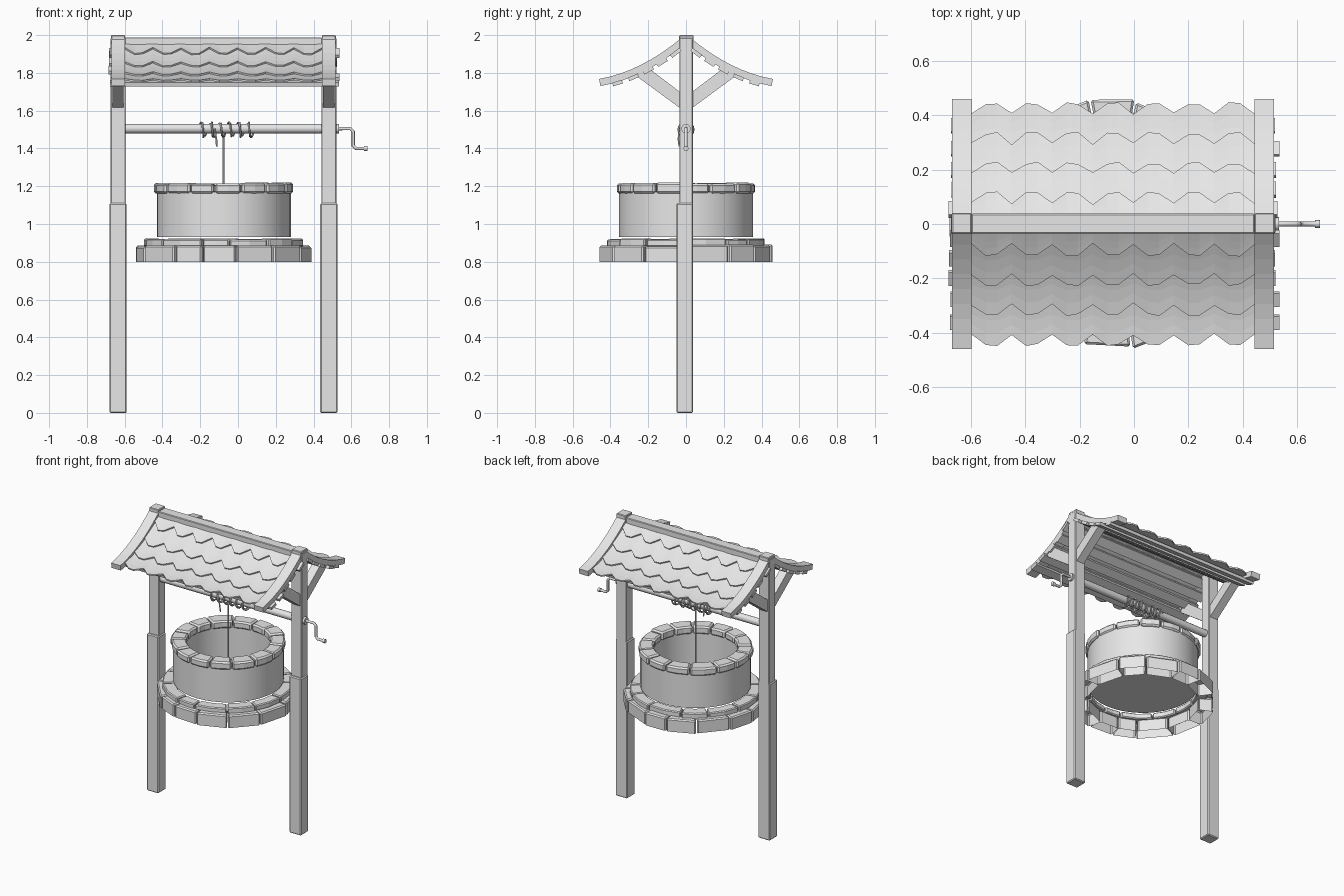
import bpy, bmesh, math, random
from mathutils import Vector

random.seed(4)
cube = bpy.data.objects.get("Cube")
if cube:
    bpy.data.objects.remove(cube, do_unlink=True)

grey = bpy.data.materials.new("plain grey")
grey.use_nodes = True
grey.diffuse_color = (0.8, 0.8, 0.8, 1)
grey.node_tree.nodes["Principled BSDF"].inputs["Base Color"].default_value = (0.8, 0.8, 0.8, 1)

MID = -0.075            # centre between the posts
ROOF_L, ROOF_R = -0.6, 0.445
POSTS = {"right": -0.635, "left": 0.481}


def finish(name, bm, smooth=False, bevel=0.0):
    bmesh.ops.recalc_face_normals(bm, faces=bm.faces)
    mesh = bpy.data.meshes.new(name)
    bm.to_mesh(mesh)
    bm.free()
    obj = bpy.data.objects.new(name, mesh)
    bpy.context.collection.objects.link(obj)
    mesh.materials.append(grey)
    if bevel:
        mod = obj.modifiers.new("worn edges", 'BEVEL')
        mod.width = bevel
        mod.segments = 1
    if smooth:
        activate(obj)
        bpy.ops.object.shade_smooth_by_angle(angle=math.radians(40))
    return obj


def activate(obj):
    bpy.ops.object.select_all(action='DESELECT')
    obj.select_set(True)
    bpy.context.view_layer.objects.active = obj


def hexahedron(bm, low, high):
    """Join two four-point loops into a closed block."""
    a = [bm.verts.new(p) for p in low]
    b = [bm.verts.new(p) for p in high]
    bm.faces.new(a[::-1])
    bm.faces.new(b)
    for i in range(4):
        j = (i + 1) % 4
        bm.faces.new((a[i], a[j], b[j], b[i]))


def rect(x0, x1, y0, y1, z):
    return [(x0, y0, z), (x1, y0, z), (x1, y1, z), (x0, y1, z)]


def box(name, x0, x1, y0, y1, z0, z1, bevel=0.004):
    bm = bmesh.new()
    hexahedron(bm, rect(x0, x1, y0, y1, z0), rect(x0, x1, y0, y1, z1))
    return finish(name, bm, bevel=bevel)


def extrude_x(name, outline, x0, x1):
    """Prism from a (y, z) outline."""
    bm = bmesh.new()
    face = bm.faces.new([bm.verts.new((x0, y, z)) for y, z in outline])
    out = bmesh.ops.extrude_face_region(bm, geom=[face])
    moved = [v for v in out["geom"] if isinstance(v, bmesh.types.BMVert)]
    bmesh.ops.translate(bm, verts=moved, vec=(x1 - x0, 0, 0))
    return finish(name, bm)


def tube(name, points, radius, sides=2):
    curve = bpy.data.curves.new(name, 'CURVE')
    curve.dimensions = '3D'
    curve.bevel_depth = radius
    curve.bevel_resolution = sides
    curve.use_fill_caps = True
    line = curve.splines.new('POLY')
    line.points.add(len(points) - 1)
    for p, co in zip(line.points, points):
        p.co = (*co, 1)
    obj = bpy.data.objects.new(name, curve)
    bpy.context.collection.objects.link(obj)
    curve.materials.append(grey)
    activate(obj)
    bpy.ops.object.convert(target='MESH')
    bpy.ops.object.shade_smooth_by_angle(angle=math.radians(50))


def stone_ring(name, count, r_in, r_out, z0, z1, wobble, steps=2, bevel=0.008, hollow=False):
    """Ring of separate stones with slightly uneven size."""
    bm = bmesh.new()
    cuts = [(i + random.uniform(-0.18, 0.18)) * math.tau / count for i in range(count)]
    cuts.append(cuts[0] + math.tau)
    for a0, a1 in zip(cuts, cuts[1:]):
        out = r_out - random.uniform(0, wobble)
        top = z1 - random.uniform(0, wobble)
        gap = 0.004 / r_out
        rows = []
        for s in range(steps + 1):
            a = a0 + gap + (a1 - a0 - 2 * gap) * s / steps
            c, d = math.cos(a), math.sin(a)
            rows.append([bm.verts.new((MID + r * c, r * d, z)) for r, z in
                         ((r_in, z0), (out, z0), (out, top), (r_in, top))])
        for p, q in zip(rows, rows[1:]):
            for i in range(1 if hollow else 0, 4):
                j = (i + 1) % 4
                bm.faces.new((p[i], p[j], q[j], q[i]))
        bm.faces.new(rows[0])
        bm.faces.new(rows[-1][::-1])
    return finish(name, bm, bevel=bevel)


# Well: wall with floor, capstones and two base courses
bm = bmesh.new()
profile = [(0, 0.93), (0.355, 0.93), (0.355, 1.17), (0.28, 1.17), (0.28, 0.94), (0, 0.94)]
verts = [bm.verts.new((MID + r, 0, z)) for r, z in profile]
edges = [bm.edges.new(pair) for pair in zip(verts, verts[1:])]
bmesh.ops.spin(bm, geom=verts + edges, cent=(MID, 0, 0), axis=(0, 0, 1), angle=math.tau, steps=40)
bmesh.ops.remove_doubles(bm, verts=bm.verts, dist=0.0005)
finish("well_wall", bm, smooth=True)
stone_ring("well_capstones", 15, 0.27, 0.373, 1.162, 1.222, 0.01, bevel=0.01)
stone_ring("base_upper_course", 13, 0.345, 0.425, 0.88, 0.925, 0.008, bevel=0.006)
stone_ring("base_lower_course", 14, 0.365, 0.468, 0.80, 0.892, 0.012, steps=1, hollow=True)


# Roof slope and points offset along its normal
def roof_point(y, offset=0.0):
    z = 2.005 - 0.86 * y + 0.75 * y * y
    normal = Vector((0.86 - 1.5 * y, 1)).normalized() * offset
    return y + normal.x, z + normal.y


ys = [0.02 + 0.44 * i / 8 for i in range(9)]
for side, x in POSTS.items():
    # Posts
    box(side + "_post_lower", x - 0.046, x + 0.046, -0.05, 0.037, 0, 1.11, 0.006)
    box(side + "_post_upper", x - 0.04, x + 0.04, -0.035, 0.037, 1.1, 1.985)
    box(side + "_post_cap", x - 0.037, x + 0.037, -0.036, 0.04, 1.96, 2.0)
    for sign, end in ((1, "back"), (-1, "front")):
        # Curved rafters and diagonal braces
        outline = [roof_point(y) for y in ys] + [roof_point(y, -0.038) for y in ys[::-1]]
        extrude_x(f"{side}_{end}_rafter", [(sign * y, z) for y, z in outline], x - 0.036, x + 0.036)
        brace = [(0.02, 1.605), (0.265, 1.785), (0.205, 1.83), (0.02, 1.69)]
        extrude_x(f"{side}_{end}_brace", [(sign * y, z) for y, z in brace], x - 0.03, x + 0.03)

box("ridge_beam", ROOF_L, ROOF_R, -0.035, 0.038, 1.945, 1.988)

for sign, end in ((1, "back"), (-1, "front")):
    # Battens under the rafters, with uneven ends
    for n, y in enumerate((0.08, 0.15, 0.22, 0.295, 0.375)):
        outline = [roof_point(y + d, o) for d, o in
                   ((-0.024, -0.034), (0.024, -0.034), (0.024, -0.054), (-0.024, -0.054))]
        extrude_x(f"{end}_batten_{n + 1}", [(sign * a, b) for a, b in outline],
                  -0.672 - random.uniform(0, 0.014), 0.518 + random.uniform(0, 0.022))

    # Overlapping shingle rows with a jagged lower edge
    for row in range(4):
        y_low = 0.102 + 0.109 * row
        y_top = max(0.025, y_low - 0.16)
        bm = bmesh.new()
        columns = []
        period = (ROOF_R - ROOF_L) / 7
        for i in range(7):
            for t, jag in ((0, -0.02), (0.36, 0.018), (0.64, 0.018)):
                columns.append((ROOF_L + (i + t) * period, jag + random.uniform(-0.005, 0.005)))
        columns.append((ROOF_R, -0.02))
        grid = []
        for x, jag in columns:
            line = []
            for s in range(5):
                t = s / 4
                y, z = roof_point(y_top + (y_low + jag - y_top) * t, -0.028 + 0.014 * t)
                line.append(bm.verts.new((x, sign * y, z)))
            grid.append(line)
        for p, q in zip(grid, grid[1:]):
            for s in range(4):
                bm.faces.new((p[s], q[s], q[s + 1], p[s + 1]))
        shingles = finish(f"{end}_shingle_row_{row + 1}", bm)
        solid = shingles.modifiers.new("thickness", 'SOLIDIFY')
        solid.thickness = 0.01
        solid.offset = 0

# Windlass: axle, end collar and crank
AXLE = 1.505
tube("axle", [(-0.6, 0, AXLE), (0.445, 0, AXLE)], 0.025, 4)
tube("axle_collar", [(0.51, 0, AXLE), (0.535, 0, AXLE)], 0.025, 4)
tube("crank", [(0.52, 0, AXLE), (0.595, 0, AXLE), (0.61, 0, AXLE - 0.015), (0.61, 0, 1.415),
               (0.625, 0, 1.4), (0.67, 0, 1.4)], 0.009)
tube("crank_knob", [(0.667, 0, 1.4), (0.685, 0, 1.4)], 0.014)

# Loosely wound rope and its hanging end
coil = []
TURNS, PER = 12, 14
for i in range(TURNS * PER + 1):
    a = math.tau * i / PER
    r = 0.036 + 0.005 * math.sin(a * 0.37)
    x = -0.21 + 0.295 * i / (TURNS * PER) + 0.012 * math.sin(a * 0.5)
    coil.append((x, r * math.cos(a), AXLE - 0.006 + r * math.sin(a)))
tube("wound_rope", coil, 0.005, 1)
tube("rope_loose_end", [(-0.125, -0.035, AXLE), (-0.115, -0.04, 1.45), (-0.112, -0.035, 1.41)], 0.005, 1)
tube("hanging_rope", [(-0.077, 0, 1.49), (-0.077, 0, 0.935)], 0.005, 1)
